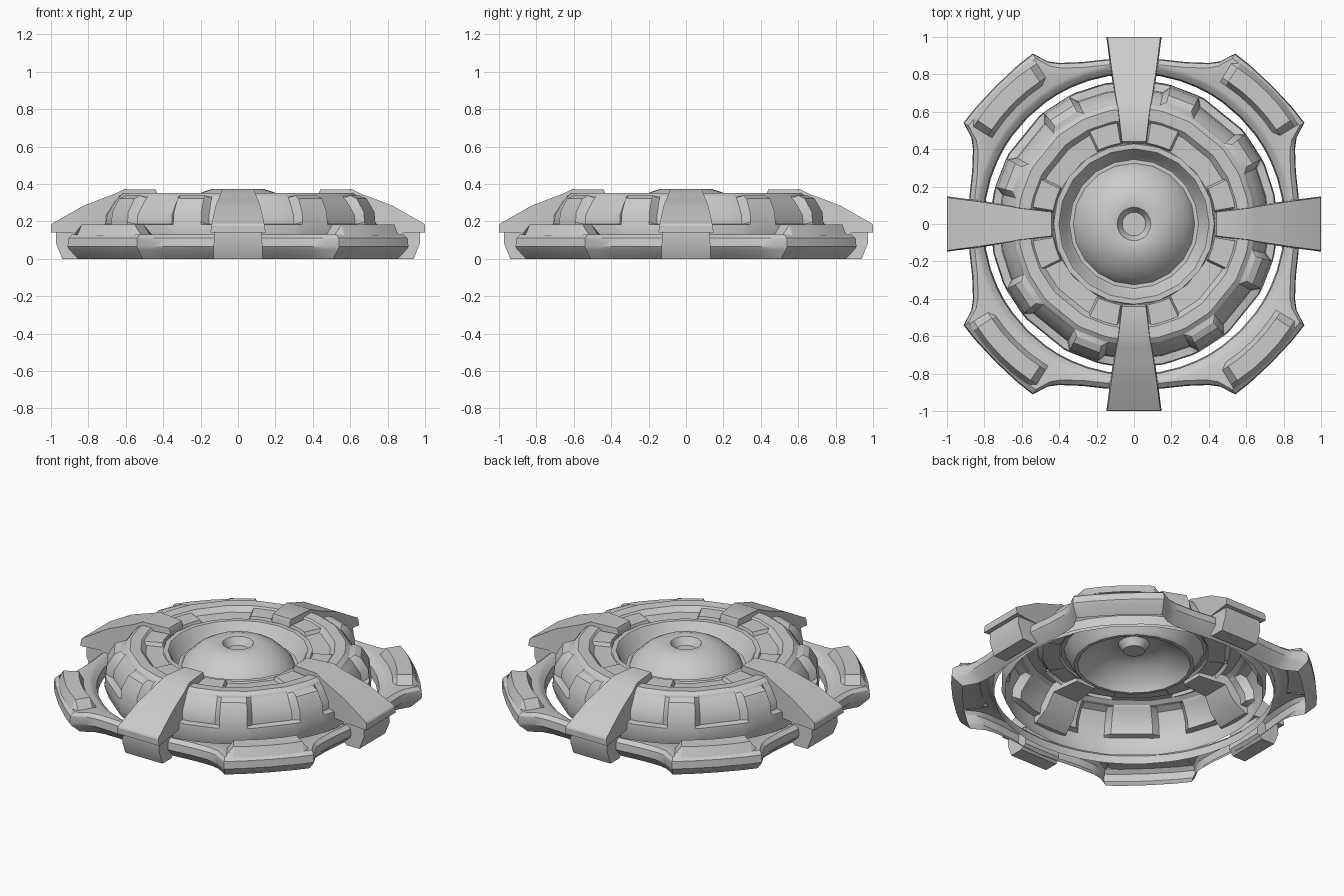
import bpy, bmesh
from math import cos, sin, radians

if "Cube" in bpy.data.objects:
    bpy.data.objects.remove(bpy.data.objects["Cube"])


def finish(name, bm, angle=28):
    bmesh.ops.remove_doubles(bm, verts=bm.verts, dist=0.0005)
    bmesh.ops.recalc_face_normals(bm, faces=bm.faces)
    me = bpy.data.meshes.new(name)
    bm.to_mesh(me)
    bm.free()
    for p in me.polygons:
        p.use_smooth = True
    me.set_sharp_from_angle(angle=radians(angle))
    ob = bpy.data.objects.new(name, me)
    bpy.context.collection.objects.link(ob)
    return ob


def sweep(name, angles, section, closed=True):
    """Join (r, z) sections, one per angle in degrees, around the z axis."""
    bm = bmesh.new()
    cols = [[bm.verts.new((r * cos(radians(a)), r * sin(radians(a)), z))
             for r, z in section(a)] for a in angles]
    pairs = list(zip(cols, cols[1:]))
    if closed:
        pairs.append((cols[-1], cols[0]))
    for c, d in pairs:
        for i in range(len(c) - 1):
            bm.faces.new((c[i], d[i], d[i + 1], c[i + 1]))
    return finish(name, bm)


def pad(name, mid, half, r0, r1, z0, z1, bevel, slant):
    """Raised pad with bevelled edges, following an arc."""
    n = 4
    inner = [mid - half + slant + (2 * half - 2 * slant) * i / n for i in range(n + 1)]
    angles = [mid - half] + inner + [mid + half]

    def section(a):
        z = z0 if abs(a - mid) > half - slant / 2 else z1
        return [(r1, z0), (r1 - bevel, z), (r0 + bevel, z), (r0, z0)]
    return sweep(name, angles, section, False)


def beam(name, stations, turn):
    """Loft of box sections (r, half width, top z, bottom z) pointing outward."""
    bm = bmesh.new()
    c, s = cos(radians(turn)), sin(radians(turn))
    rings = []
    for r, w, zt, zb in stations:
        rings.append([bm.verts.new((r * c - y * s, r * s + y * c, z))
                      for y, z in ((-w, zb), (-w + .006, zt), (w - .006, zt), (w, zb))])
    for p, q in zip(rings, rings[1:]):
        for i in range(4):
            j = (i + 1) % 4
            bm.faces.new((p[i], q[i], q[j], p[j]))
    bm.faces.new(rings[0])
    bm.faces.new(rings[-1])
    return finish(name, bm)


# Central dome with its socket and the moat around it
dome = [(0, .325), (.063, .325), (.075, .345), (.09, .37), (.10, .372), (.14, .372),
        (.19, .357), (.24, .33), (.285, .29), (.315, .255), (.325, .235),
        (.345, .235), (.36, .25), (.39, .31), (.402, .325), (.43, .325)]
sweep("dome", [i * 18 for i in range(20)], lambda a: dome)

# Housing shell: its wall bulges into two blocks per quadrant
flat = [(.42, .325), (.43, .314), (.53, .318), (.558, .348), (.62, .352), (.645, .335),
        (.65, .325), (.665, .31), (.715, .235), (.72, .185), (.762, .182), (.768, .125), (.745, .06)]
bulge = flat[:6] + [(.675, .338), (.712, .322), (.755, .25), (.76, .195)] + flat[10:]
BLOCKS = (33, 69)


def housing(a):
    near = min(abs(a % 90 - b) for b in BLOCKS)
    return bulge if near < 7 else flat


wall = []
for q in range(4):
    wall += [q * 90 + a for a in (0, 12, 24)]
    for b in BLOCKS:
        wall += [q * 90 + b + d for d in (-8.5, -6, 6, 8.5)]
    wall += [q * 90 + 84]
sweep("housing", sorted(set(wall)), housing)

# Lobed outer ring: outline radius by angle from the nearest axis
OUT = {0: .89, 10: .893, 18: .91, 25: .95, 28: .985, 30.7: 1.06, 36: 1.052, 45: 1.045}


def outer_ring(a):
    t = a % 90
    R = OUT[round(min(t, 90 - t), 1)]
    return [(R - .065, 0), (R - .01, .05), (R, .065), (R - .005, .11), (R - .03, .13),
            (.855, .13), (.835, .12), (.81, .095), (.803, .04)]


steps = sorted(OUT)
quad = steps + [90 - t for t in steps[-2:0:-1]]
sweep("outer_ring", [q * 90 + t for q in range(4) for t in quad], outer_ring)

ARM = [(.43, .068, .345, .29), (.44, .07, .37, .29), (.61, .09, .372, .29),
       (.66, .10, .347, .2), (.74, .112, .317, .14), (.83, .126, .282, .14),
       (.995, .147, .187, .14), (1.0, .148, .178, .14)]
LEG = [(.82, .125, .14, .03), (.85, .13, .14, 0), (.94, .13, .14, 0), (.972, .13, .14, .08)]
for k in range(4):
    # Clamp arms and the feet beneath them
    beam(f"arm_{k}", ARM, k * 90)
    beam(f"arm_foot_{k}", LEG, k * 90)
    # Pads on the lobes and on the inner band
    pad(f"lobe_pad_{k}", k * 90 + 45, 14, .885, 1.03, .125, .182, .028, 2.5)
    for side in (-1, 1):
        pad(f"band_pad_{k}_{side}", k * 90 + side * 17.5, 9.5, .43, .555, .312, .338, .008, 1.5)
